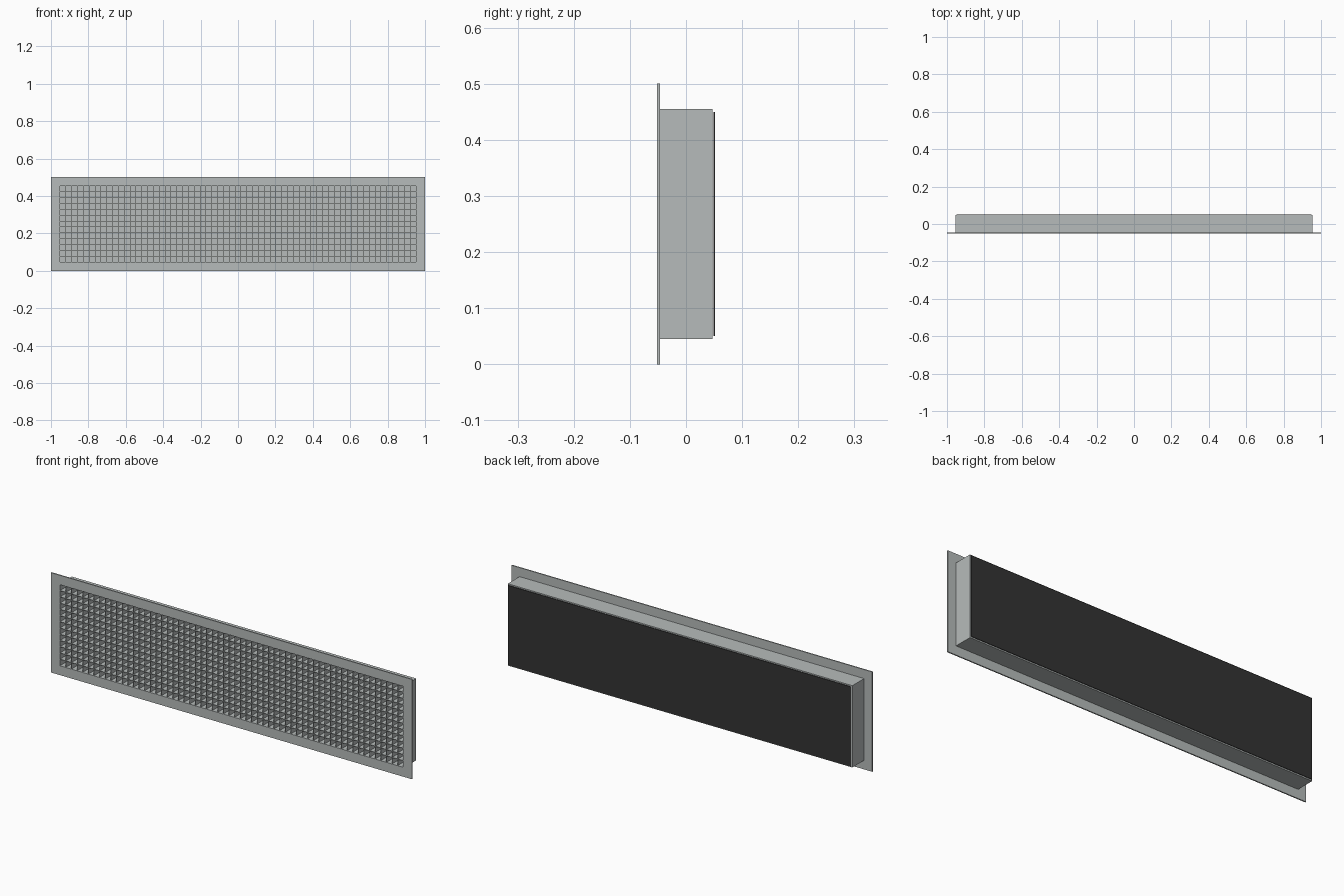
import bpy

if "Cube" in bpy.data.objects:
    bpy.data.objects.remove(bpy.data.objects["Cube"])


def material(name, rgb):
    m = bpy.data.materials.new(name)
    m.diffuse_color = (*rgb, 1.0)
    m.use_nodes = True
    m.node_tree.nodes["Principled BSDF"].inputs["Base Color"].default_value = m.diffuse_color
    return m


GREY = material("light_grey_metal", (0.47, 0.50, 0.495))
BLACK = material("black_backing", (0.033, 0.033, 0.033))


def mesh_object(name, verts, faces, mat):
    me = bpy.data.meshes.new(name)
    me.from_pydata(verts, [], faces)
    me.materials.append(mat)
    ob = bpy.data.objects.new(name, me)
    bpy.context.collection.objects.link(ob)
    return ob


def box(name, x0, x1, y0, y1, z0, z1, mat):
    verts = [(x, y, z) for z in (z0, z1) for x, y in ((x0, y0), (x1, y0), (x1, y1), (x0, y1))]
    faces = [(3, 2, 1, 0), (4, 5, 6, 7)]
    faces += [(i, (i + 1) % 4, (i + 1) % 4 + 4, i + 4) for i in range(4)]
    return mesh_object(name, verts, faces, mat)


def ring(name, outer, inner, y0, y1, mat):
    """Rectangular frame; outer and inner are (half width, half height) about z = MID."""
    verts = []
    for y in (y0, y1):
        for hx, hz in (outer, inner):
            verts += [(sx * hx, y, MID + sz * hz) for sx, sz in ((-1, -1), (1, -1), (1, 1), (-1, 1))]
    faces = []
    for i in range(4):
        j = (i + 1) % 4
        faces += [(i, j, j + 4, i + 4),                  # front
                  (i + 8, i + 12, j + 12, j + 8),        # back
                  (i, i + 8, j + 8, j),                  # outside
                  (i + 4, j + 4, j + 12, i + 12)]        # opening
    return mesh_object(name, verts, faces, mat)


def repeat(ob, count, offset):
    mod = ob.modifiers.new("repeat", 'ARRAY')
    mod.count = count
    mod.use_relative_offset = False
    mod.use_constant_offset = True
    mod.constant_offset_displace = offset


MID = 0.25
OPEN_X, OPEN_Z = 0.951, 0.203        # half size of the opening
COLS, ROWS = 61, 13                  # cells of the grid
T = 0.0024                           # blade thickness

# Front flange and the collar behind it
ring("front_flange", (1.0, 0.25), (OPEN_X, OPEN_Z), -0.052, -0.046, GREY)
ring("collar", (0.955, 0.205), (OPEN_X, OPEN_Z), -0.046, 0.047, GREY)

# Closed rear of the collar and the dark backing sheet
box("collar_rear", -OPEN_X, OPEN_X, 0.045, 0.047, MID - OPEN_Z, MID + OPEN_Z, GREY)
box("backing_sheet", -0.95, 0.95, 0.049, 0.052, 0.05, 0.45, BLACK)

# Egg-crate core: upright and level blades
px, pz = 2 * OPEN_X / COLS, 2 * OPEN_Z / ROWS
x, z = -OPEN_X + px, MID - OPEN_Z + pz
upright = box("upright_blades", x - T / 2, x + T / 2, -0.05, 0.045,
              MID - OPEN_Z, MID + OPEN_Z, GREY)
repeat(upright, COLS - 1, (px, 0, 0))
level = box("level_blades", -OPEN_X, OPEN_X, -0.0499, 0.045, z - T / 2, z + T / 2, GREY)
repeat(level, ROWS - 1, (0, 0, pz))
